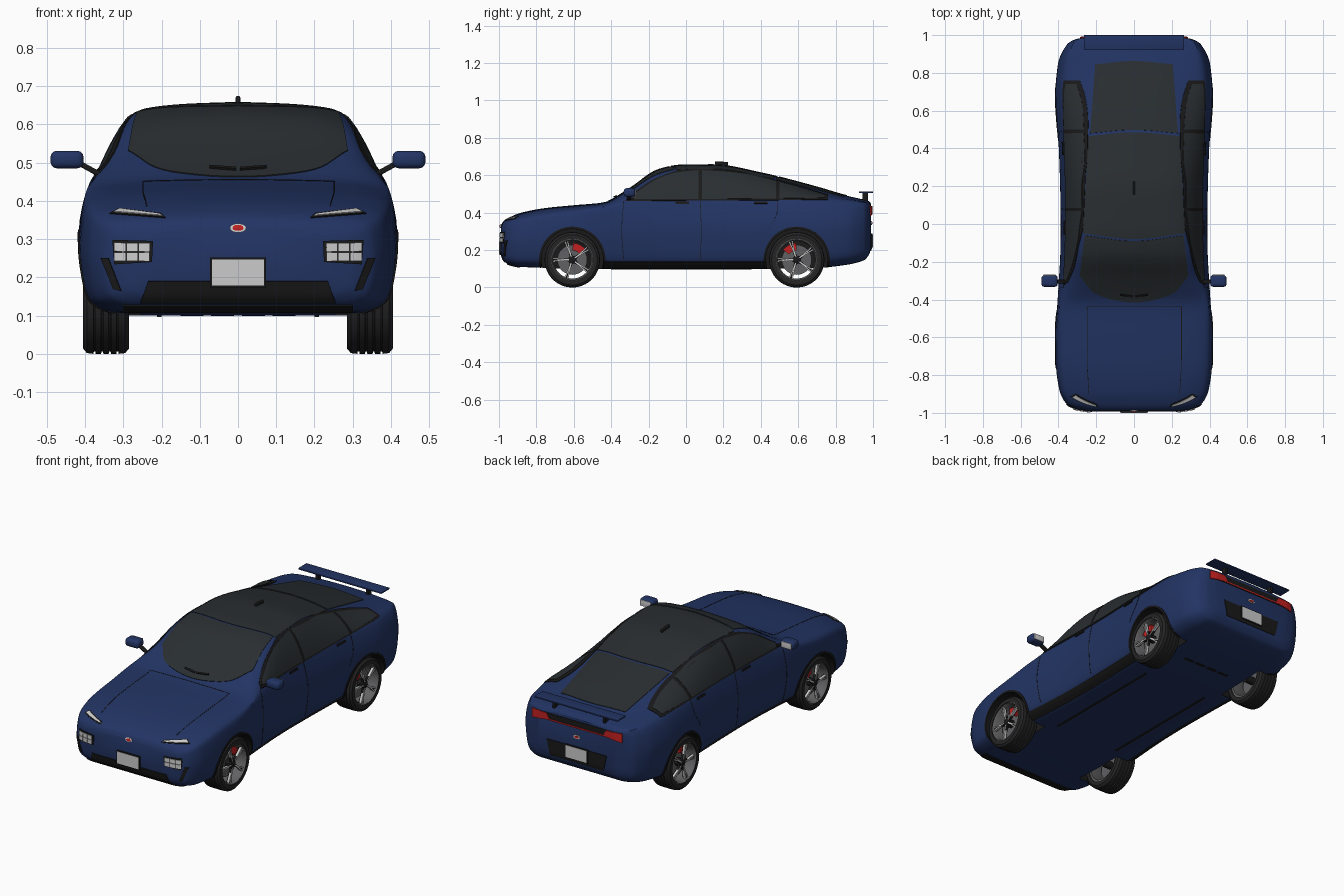
import bpy, bmesh, math
from mathutils import Vector, Matrix
from mathutils.bvhtree import BVHTree

if "Cube" in bpy.data.objects:
    bpy.data.objects.remove(bpy.data.objects["Cube"])


def material(name, rgb):
    m = bpy.data.materials.new(name)
    m.diffuse_color = (*rgb, 1)
    m.use_nodes = True
    m.node_tree.nodes["Principled BSDF"].inputs["Base Color"].default_value = m.diffuse_color
    return m


PAINT = material("blue_paint", (0.016, 0.034, 0.125))
BLACK = material("black_trim", (0.010, 0.010, 0.011))
GLASS = material("dark_glass", (0.022, 0.027, 0.030))
RUBBER = material("rubber", (0.018, 0.018, 0.018))
SILVER = material("silver", (0.55, 0.55, 0.55))
GREY = material("grey_metal", (0.12, 0.12, 0.125))
LAMP = material("clear_lamp", (0.75, 0.75, 0.72))
RED = material("red", (0.55, 0.015, 0.015))


def smooth(xs, ys, x):
    """Monotone cubic interpolation."""
    d = [(ys[i + 1] - ys[i]) / (xs[i + 1] - xs[i]) for i in range(len(xs) - 1)]

    def tan(i):
        if i == 0 or i == len(d):
            return d[0] if i == 0 else d[-1]
        a, b = d[i - 1], d[i]
        return 2 * a * b / (a + b) if a * b > 0 else 0
    i = 0
    while i < len(d) - 1 and x > xs[i + 1]:
        i += 1
    h = xs[i + 1] - xs[i]
    t = (x - xs[i]) / h
    return (ys[i] * (2*t**3 - 3*t*t + 1) + ys[i + 1] * (3*t*t - 2*t**3)
            + h * tan(i) * (t**3 - 2*t*t + t) + h * tan(i + 1) * (t**3 - t*t))


def path_point(path, t):
    ids = list(range(len(path)))
    return [smooth(ids, c, t * ids[-1]) for c in zip(*path)]


def finish(name, bm, mat):
    bmesh.ops.remove_doubles(bm, verts=bm.verts, dist=1e-5)
    bmesh.ops.recalc_face_normals(bm, faces=bm.faces)
    me = bpy.data.meshes.new(name)
    bm.to_mesh(me)
    bm.free()
    me.materials.append(mat)
    ob = bpy.data.objects.new(name, me)
    bpy.context.collection.objects.link(ob)
    return ob


def mesh(name, verts, faces, mat):
    bm = bmesh.new()
    vs = [bm.verts.new(v) for v in verts]
    for f in faces:
        bm.faces.new([vs[i] for i in f])
    return finish(name, bm, mat)


def blocks(name, mats, mat, bevel=0):
    bm = bmesh.new()
    for m in mats:
        bmesh.ops.create_cube(bm, size=1, matrix=m)
    ob = finish(name, bm, mat)
    if bevel:
        b = ob.modifiers.new("bevel", 'BEVEL')
        b.width, b.segments = bevel, 3
    return ob


def at(c, size, rot=None):
    return Matrix.Translation(c) @ (rot or Matrix()) @ Matrix.Diagonal((*size, 1))


def lathe(name, prof, mat, c, s=1, n=48, a0=0, a1=360):
    """Closed (x, r) profile turned about an axle along x."""
    full, k = a1 - a0 == 360, len(prof)
    rings = n if full else n + 1
    verts = []
    for i in range(rings):
        a = math.radians(a0 + (a1 - a0) * i / n)
        verts += [(c[0] + s*x, c[1] + r*math.cos(a), c[2] + r*math.sin(a)) for x, r in prof]
    faces = [(i*k + j, i*k + (j+1) % k, (i+1) % rings*k + (j+1) % k, (i+1) % rings*k + j)
             for i in range(n) for j in range(k)]
    if not full:
        faces += [tuple(range(k)), tuple(range(n*k, n*k + k))]
    return mesh(name, verts, faces, mat)


# body stations: y, bottom z, half width, belt half width, belt z, roof half width, roof edge z, centre z
ST = [(-.99, .19, .24, .235, .29, .17, .322, .33), (-.978, .15, .31, .30, .31, .22, .342, .352),
      (-.95, .125, .36, .345, .335, .27, .36, .372), (-.88, .11, .395, .38, .36, .30, .386, .40),
      (-.75, .105, .413, .397, .385, .33, .412, .425), (-.6, .10, .417, .402, .40, .34, .427, .44),
      (-.44, .10, .407, .395, .43, .33, .445, .455), (-.3, .10, .398, .376, .455, .295, .515, .53),
      (-.15, .10, .39, .366, .462, .275, .605, .63), (-.02, .10, .388, .362, .465, .26, .635, .655),
      (.15, .10, .39, .362, .465, .255, .634, .656), (.4, .10, .398, .367, .47, .245, .592, .613),
      (.7, .105, .416, .375, .47, .225, .52, .537), (.85, .12, .402, .355, .465, .22, .483, .493),
      (.95, .145, .355, .325, .455, .22, .463, .47), (.978, .175, .31, .29, .445, .21, .455, .462),
      (.99, .21, .25, .245, .43, .18, .442, .447)]
COL = list(zip(*ST))
rows = [ST[i][0] + (ST[i+1][0] - ST[i][0]) * k / 5 for i in range(len(ST)-1) for k in range(5)] + [.99]
verts, faces = [], []
for y in rows:
    zb, w, wb, zs, wt, ze, zt = [smooth(COL[0], c, y) for c in COL[1:]]
    h = zs - zb
    ctrl = [(0, zb), (.72*w, zb), (.94*w, zb + .12*h), (.985*w, zb + .35*h), (w, zb + .6*h),
            (wb, zs), (wt, ze), (.55*wt, ze + .75*(zt-ze)), (0, zt)]
    half = [path_point(ctrl, i / 40) for i in range(41)]
    verts += [(x, y, z) for x, z in half] + [(-x, y, z) for x, z in half[-2:0:-1]]
K = 80
faces = [(i*K + j, i*K + (j+1) % K, (i+1)*K + (j+1) % K, (i+1)*K + j)
         for i in range(len(rows)-1) for j in range(K)]
faces += [tuple(range(K)), tuple(range((len(rows)-1)*K, len(rows)*K))]
body = mesh("body", verts, faces, PAINT)
SKIN = BVHTree.FromPolygons(verts, faces)

DIRS = {"front": (lambda a, b: (a, -2, b), (0, 1, 0)), "back": (lambda a, b: (a, 2, b), (0, -1, 0)),
        "right": (lambda a, b: (2, a, b), (-1, 0, 0)), "left": (lambda a, b: (-2, a, b), (1, 0, 0)),
        "top": (lambda a, b: (a, b, 2), (0, 0, -1)), "under": (lambda a, b: (a, b, -2), (0, 0, 1))}


def panel(name, low, up, mat, side, off=.003, n=12, m=6):
    """Thin sheet between two paths, projected onto the body skin."""
    org, d = DIRS[side]
    vs = []
    for i in range(n + 1):
        p, q = Vector(path_point(low, i / n)), Vector(path_point(up, i / n))
        for j in range(m + 1):
            o = Vector(org(*p.lerp(q, j / m)))
            co, no = SKIN.ray_cast(o, Vector(d))[:2]
            if co is None:
                co, no = SKIN.find_nearest(o + Vector(d) * 1.6)[:2]
            if no.dot(Vector(d)) > 0:
                no = -no
            vs.append(co + no * (off - .003))
    fs = [(i*(m+1) + j, (i+1)*(m+1) + j, (i+1)*(m+1) + j+1, i*(m+1) + j+1)
          for i in range(n) for j in range(m)]
    ob = mesh(name, vs, fs, mat)
    s = ob.modifiers.new("thickness", 'SOLIDIFY')
    s.thickness, s.offset = .006, 0
    return ob


def rect(a0, a1, b0, b1):
    return [(a0, b0), (a1, b0)], [(a0, b1), (a1, b1)]


def seam(name, path, side):
    panel(name, path, [(a + .003, b + .003) for a, b in path], BLACK, side, .0012, 24, 1)


def disc(name, a, b, ra, rb, mat, side, off):
    arc = [(a - ra*math.cos(t*math.pi/8), rb*math.sin(t*math.pi/8)) for t in range(9)]
    panel(name, [(x, b - z) for x, z in arc], [(x, b + z) for x, z in arc], mat, side, off)


# wheel wells
AXLES = (("front", -.608), ("rear", .592))
for end, y in AXLES:
    for s in (-1, 1):
        cut = lathe("well_cutter", [(-.09, 0), (-.09, .165), (.3, .165), (.3, 0)], BLACK, (s*.345, y, .148), s)
        cut.hide_render = True
        b = body.modifiers.new("well", 'BOOLEAN')
        b.object, b.operation, b.solver, b.material_mode = cut, 'DIFFERENCE', 'EXACT', 'TRANSFER'

# glasshouse
panel("windshield", [(-.287, -.275), (-.2, -.37), (0, -.415), (.2, -.37), (.287, -.275)],
      [(-.262, -.06), (0, -.09), (.262, -.06)], GLASS, "top", n=24, m=12)
panel("roof_panel", [(-.27, -.05), (0, -.08), (.27, -.05)], [(-.24, .465), (0, .485), (.24, .465)],
      GLASS, "top", n=24, m=20)
panel("rear_window", [(-.232, .48), (0, .498), (.232, .48)], [(-.205, .845), (0, .862), (.205, .845)],
      GLASS, "top", n=24, m=12)
for side in ("left", "right"):
    panel(side + "_window_trim", [(-.325, .462), (.76, .468)],
          [(-.31, .485), (-.15, .588), (.0, .63), (.15, .63), (.3, .612), (.485, .572), (.76, .495)],
          BLACK, side, .003, 40, 8)
    panel(side + "_front_window", [(-.30, .472), (.068, .472)],
          [(-.295, .485), (-.15, .578), (-.05, .612), (.068, .624)], GLASS, side, .005, 20)
    panel(side + "_rear_window", [(.085, .472), (.48, .474)], [(.085, .624), (.28, .609), (.48, .566)],
          GLASS, side, .005, 20)
    panel(side + "_quarter_window", [(.5, .474), (.74, .476)], [(.5, .561), (.74, .495)], GLASS, side, .005)
    # doors, sills, arches
    seam(side + "_front_door_seam", [(-.335, .46), (-.345, .3), (-.335, .15)], side)
    seam(side + "_mid_door_seam", [(.075, .46), (.08, .3), (.075, .15)], side)
    seam(side + "_rear_door_seam", [(.49, .465), (.485, .4), (.44, .31)], side)
    for name, y in (("front", -.02), ("rear", .4)):
        panel(f"{side}_{name}_handle", *rect(y - .035, y + .035, .446, .457), BLACK, side, .007, 6, 2)
    panel(side + "_sill", *rect(-.44, .43, .108, .14), BLACK, side, .006, 20, 3)
    for end, y in AXLES:
        arc = [[(y - r*math.cos(a), .148 + r*math.sin(a)) for a in
                [math.radians(-13 + 206*i/24) for i in range(25)]] for r in (.165, .177)]
        panel(f"{side}_{end}_arch_trim", *arc, BLACK, side, .004, 48, 2)

# bonnet seams and wipers
for s in (-1, 1):
    seam("bonnet_side_seam", [(s*.25, -.44), (s*.25, -.7), (s*.24, -.9)], "top")
    panel("wiper", [(s*.005, -.385), (s*.075, -.375)], [(s*.005, -.377), (s*.075, -.367)], BLACK, "top", .01, 8, 1)
seam("bonnet_rear_seam", [(-.25, -.44), (.25, -.44)], "top")

# nose: grille, lamps, vents
panel("lower_grille", [(-.255, .135), (.255, .135)], [(-.235, .19), (.235, .19)], BLACK, "front", .004, 24)
panel("chin_lip", *rect(-.30, .30, .112, .128), BLACK, "front", .005, 24, 2)
for s in (-1, 1):
    panel("headlamp_frame", [(s*.225, .24), (s*.322, .234)], [(s*.222, .295), (s*.327, .298)], BLACK, "front", .004)
    for i in range(3):
        for j in range(2):
            x, z = .231 + i*.031, .243 + j*.025
            panel("headlamp_cell", *rect(s*x, s*(x + .028), z, z + .022), LAMP, "front", .008, 2, 2)
    panel("slit_lamp_frame", [(s*.19, .355), (s*.335, .366)], [(s*.20, .366), (s*.31, .379)], BLACK, "front", .003)
    panel("slit_lamp", [(s*.197, .358), (s*.325, .368)], [(s*.205, .363), (s*.308, .376)], LAMP, "front", .006)
    panel("corner_vent", [(s*.305, .165), (s*.325, .17)], [(s*.338, .25), (s*.357, .25)], BLACK, "front", .004)

# tail: lamps, bumper insert
panel("tail_lamp_band", *rect(-.26, .26, .395, .435), BLACK, "back", .003, 24)
panel("tail_lamp_bar", *rect(-.2, .2, .396, .404), RED, "back", .006, 24, 2)
for s in (-1, 1):
    panel("tail_lamp", [(s*.17, .40), (s*.285, .385)], [(s*.19, .435), (s*.285, .435)], RED, "back", .007)
panel("rear_bumper_insert", [(-.17, .195), (.17, .195)], [(-.19, .285), (.19, .285)], BLACK, "back", .004, 20)

# plates and plain round badges
for side, y, z in (("front", -.993, .213), ("back", .992, .25)):
    blocks(side + "_plate_frame", [at((0, y, z), (.146, .010, .078))], BLACK)
    blocks(side + "_plate", [at((0, y, z), (.136, .014, .068))], SILVER)
    zb = .328 if side == "front" else .345
    disc(side + "_badge_rim", 0, zb, .021, .011, SILVER, side, .004)
    disc(side + "_badge", 0, zb, .014, .006, RED, side, .007)

# rear wing and roof fin
blocks("wing_blade", [at((0, .962, .509), (.53, .076, .009))], PAINT, .003)
blocks("wing_struts", [at((s*.16, .958, .48), (.016, .03, .055)) for s in (-1, 1)], BLACK, .003)
blocks("roof_fin", [at((0, .19, .66), (.012, .07, .026), Matrix.Rotation(-.06, 4, 'X'))], BLACK, .005)

# underside slots
for s in (-1, 1):
    panel("floor_channel", *rect(s*.2, s*.212, -.4, .35), BLACK, "under", .004, 2, 8)
for i in range(4):
    panel("floor_slot", *rect(-.15 + i*.08, -.09 + i*.08, .6, .615), BLACK, "under", .004, 4, 2)

# mirrors
for s in (-1, 1):
    blocks("mirror_pod", [at((s*.447, -.302, .508), (.086, .062, .046))], PAINT, .016)
    blocks("mirror_glass", [at((s*.447, -.271, .508), (.066, .006, .034))], SILVER, .002)
    blocks("mirror_arm", [at((s*.385, -.305, .482), (.085, .022, .014), Matrix.Rotation(-s*.5, 4, 'Y'))], BLACK, .004)

# wheels: grooved tyre, rim, disc, caliper, double spokes
tread = [(-.06, .112), (-.06, .134), (-.05, .146)]
for g in (-.03, -.01, .01, .03):
    tread += [(g - .003, .148), (g - .002, .142), (g + .002, .142), (g + .003, .148)]
tread += [(.05, .146), (.06, .134), (.06, .112)]
for end, y in AXLES:
    for s, side in ((-1, "left"), (1, "right")):
        c, tag = (s*.345, y, .148), f"{side}_{end}_"
        lathe(tag + "tyre", tread, RUBBER, c, s, 64)
        lathe(tag + "rim", [(.054, .114), (.058, .108), (.045, .1), (-.055, .1), (-.055, .114)], GREY, c, s)
        lathe(tag + "brake_disc", [(.0, 0), (.0, .08), (.012, .08), (.012, 0)], GREY, c, s)
        lathe(tag + "hub", [(-.05, 0), (-.05, .022), (.05, .022), (.055, .014), (.055, 0)], BLACK, c, s)
        mid = 62 if end == "front" else 118
        lathe(tag + "caliper", [(-.01, .05), (-.01, .09), (.03, .09), (.03, .05)], RED, c, s, 10, mid - 26, mid + 26)
        arms, cores = [], []
        for i in range(5):
            turn = Matrix.Translation((c[0] + s*.046, y, .148)) @ Matrix.Rotation(math.radians(90 + 72*i), 4, 'X')
            for k in (-1, 1):
                spin = turn @ Matrix.Rotation(k*.11, 4, 'X')
                arms.append(spin @ at((0, k*.003, .061), (.012, .006, .088)))
                cores.append(spin @ at((-s*.004, k*.006, .061), (.014, .009, .086)))
        blocks(tag + "spokes", arms, SILVER)
        blocks(tag + "spoke_backs", cores, BLACK)

# apply modifiers, drop cutters, shade
bpy.ops.object.select_all(action='SELECT')
bpy.context.view_layer.objects.active = body
bpy.ops.object.convert(target='MESH')
for ob in [o for o in bpy.data.objects if o.name.startswith("well_cutter")]:
    bpy.data.objects.remove(ob)
bpy.ops.object.shade_smooth_by_angle(angle=math.radians(35))
